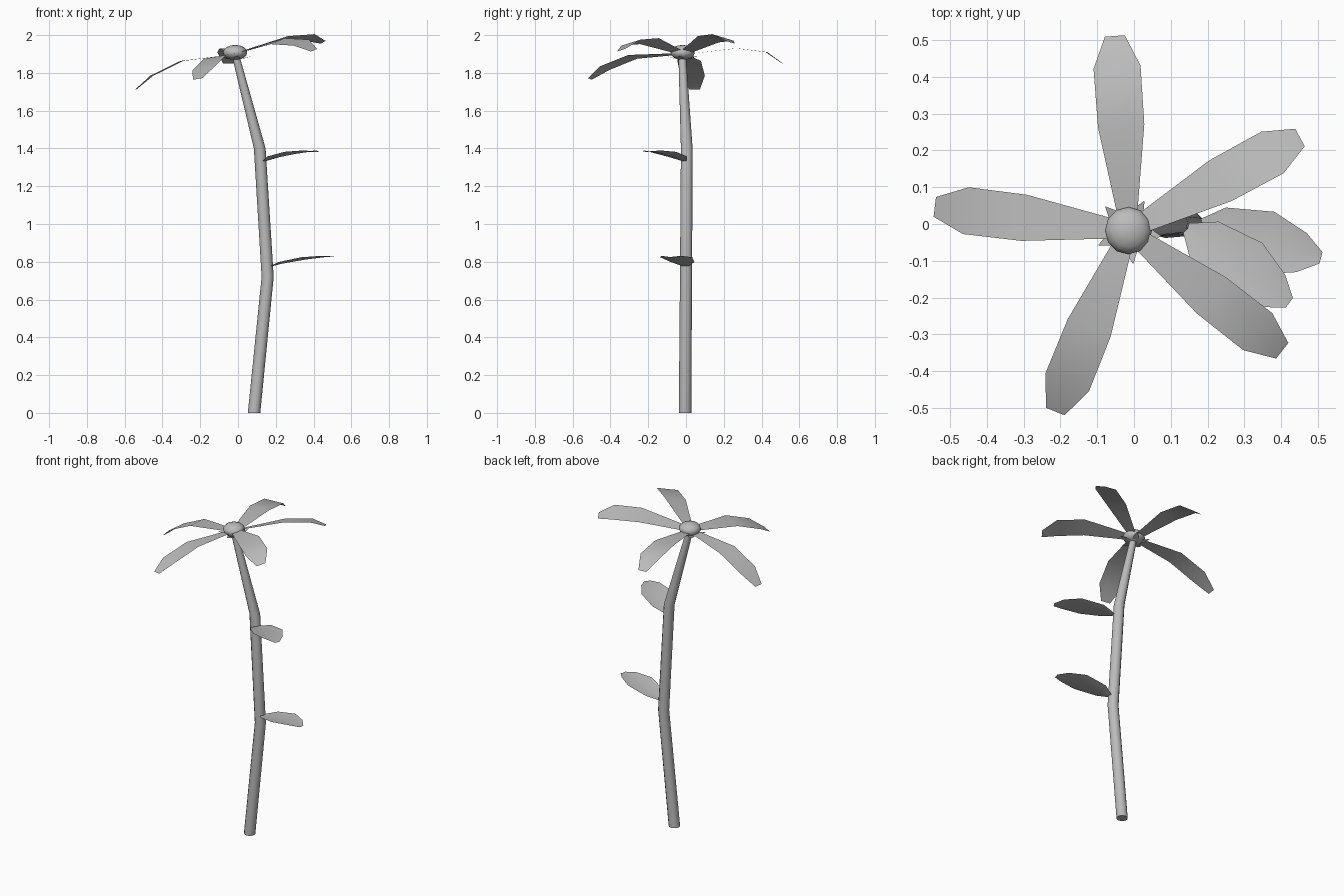
import bpy, bmesh, math
from math import cos, sin, radians, tau
from mathutils import Vector

cube = bpy.data.objects.get("Cube")
if cube:
    bpy.data.objects.remove(cube, do_unlink=True)

GREY = (0.5, 0.5, 0.5, 1.0)
mat = bpy.data.materials.new("plain grey")
mat.use_nodes = True
mat.diffuse_color = GREY
mat.node_tree.nodes["Principled BSDF"].inputs["Base Color"].default_value = GREY


def finish(name, bm, angle=40):
    """Turn a bmesh into a named, smooth shaded grey object."""
    mesh = bpy.data.meshes.new(name)
    bm.to_mesh(mesh)
    bm.free()
    mesh.materials.append(mat)
    obj = bpy.data.objects.new(name, mesh)
    bpy.context.collection.objects.link(obj)
    bpy.ops.object.select_all(action="DESELECT")
    obj.select_set(True)
    bpy.context.view_layer.objects.active = obj
    bpy.ops.object.shade_smooth_by_angle(angle=radians(angle))
    return obj


def loft(name, rings, sides=12):
    """Join level circles given as (x, y, z, radius) and cap both ends."""
    bm = bmesh.new()
    loops = [[bm.verts.new((x + r * cos(tau * i / sides), y + r * sin(tau * i / sides), z))
              for i in range(sides)] for x, y, z, r in rings]
    for low, high in zip(loops, loops[1:]):
        for i in range(sides):
            j = (i + 1) % sides
            bm.faces.new((low[i], low[j], high[j], high[i]))
    bm.faces.new(loops[0][::-1])
    bm.faces.new(loops[-1])
    return finish(name, bm)


def blade(name, root, heading, outline, heights, roll=0.0, fold=0.0):
    """Thin leaf: outline is (distance, half width), roll is left edge rise."""
    bm = bmesh.new()
    along = Vector((cos(radians(heading)), sin(radians(heading)), 0))
    left = Vector((-along.y, along.x, 0))
    widest = max(w for d, w in outline)
    rows = []
    for (d, w), z in zip(outline, heights):
        rows.append([])
        for side in (1, 0, -1):
            p = Vector((root[0], root[1], z)) + along * d + left * (side * w)
            p.z += (roll * side + fold * abs(side)) * w / widest
            rows[-1].append(bm.verts.new(p))
    for a, b in zip(rows, rows[1:]):
        for i in range(2):
            bm.faces.new((a[i], a[i + 1], b[i + 1], b[i]))
    return finish(name, bm, 60)


# Bent stem
loft("stem", [(0.085, -0.005, 0, 0.033), (0.157, 0, 0.72, 0.032),
              (0.115, 0.004, 1.4, 0.031), (-0.012, -0.02, 1.89, 0.02)])

# Flower centre: flattened dome
HEAD = (-0.015, -0.018)
bm = bmesh.new()
bmesh.ops.create_uvsphere(bm, u_segments=12, v_segments=8, radius=1)
for v in bm.verts:
    v.co = Vector((HEAD[0] + 0.064 * v.co.x, HEAD[1] + 0.064 * v.co.y, 1.908 + 0.04 * v.co.z))
finish("flower_centre", bm)

# Petals: heading, heights from root to tip, roll
PETAL = [(0.03, 0.025), (0.285, 0.063), (0.445, 0.064), (0.53, 0.027)]
petals = [
    ("back_petal", 94, (1.9, 1.93, 1.91, 1.85), 0),
    ("right_petal", 173, (1.895, 1.863, 1.785, 1.712), 0),
    ("back_left_petal", 28.5, (1.91, 1.978, 1.988, 1.962), -0.017),
    ("front_left_petal", -38, (1.91, 1.968, 1.96, 1.92), 0.016),
    ("front_petal", 248, (1.9, 1.885, 1.825, 1.768), 0.01),
]
for name, heading, heights, roll in petals:
    blade(name, HEAD, heading, PETAL, heights, roll)

# Small pointed sepals under the flower
SEPAL = [(0.01, 0.012), (0.05, 0.02), (0.09, 0.001)]
for i in range(5):
    blade(f"sepal_{i + 1}", HEAD, 62 + 72 * i, SEPAL, (1.872, 1.878, 1.89))

# Two stem leaves
LEAF = [(0, 0.008), (0.07, 0.065), (0.2, 0.088), (0.3, 0.055), (0.355, 0.016)]
RISE = (0, 0.018, 0.04, 0.052, 0.052)
for name, root, base, heading in (("upper_leaf", (0.135, -0.005), 1.33, -36),
                                  ("lower_leaf", (0.165, 0), 0.772, -15)):
    blade(name, root, heading, LEAF, [base + z for z in RISE], fold=0.012)
